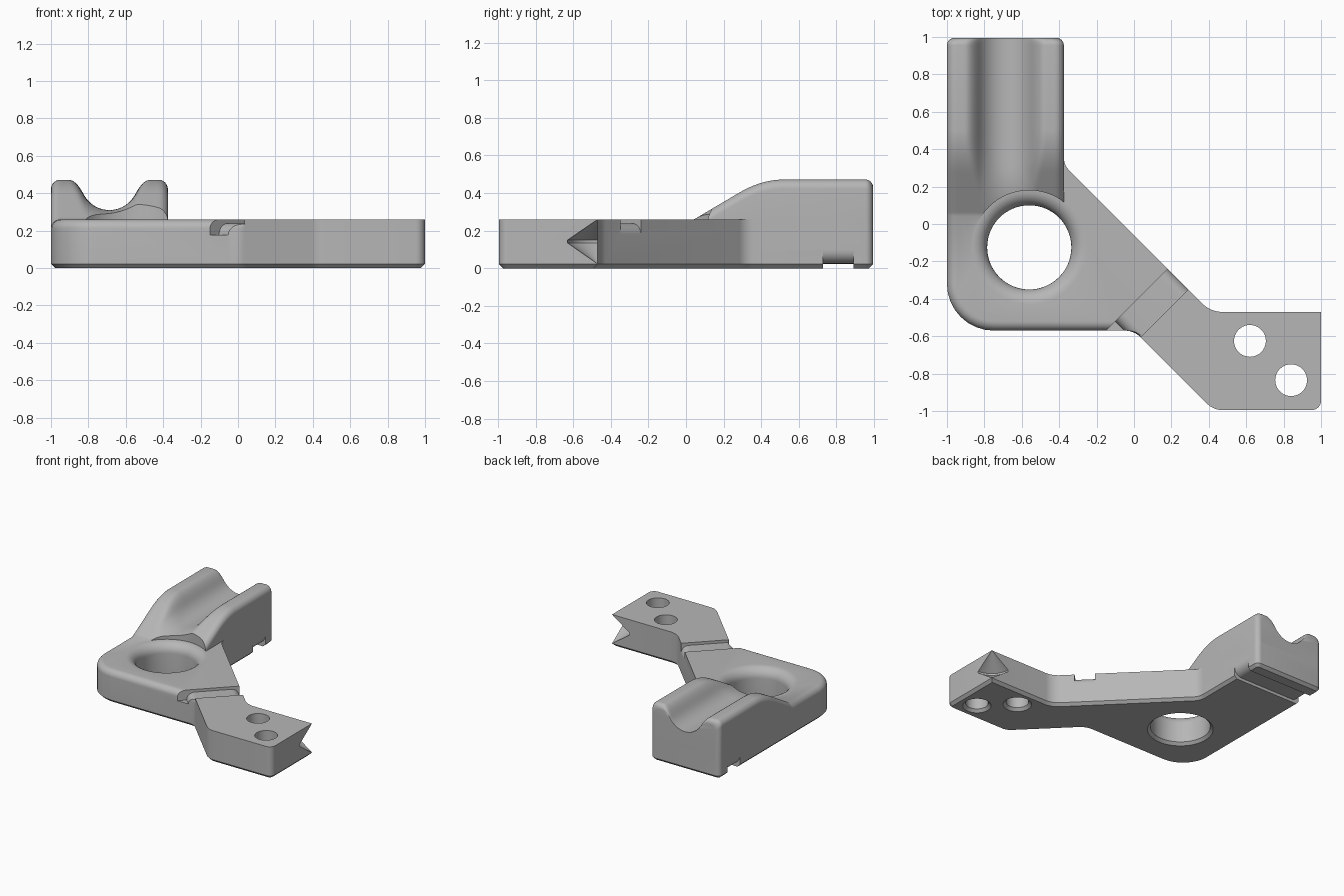
import bpy, bmesh
from math import sin, cos, tan, pi, radians, sqrt
from mathutils import Vector

cube = bpy.data.objects.get("Cube")
if cube:
    bpy.data.objects.remove(cube, do_unlink=True)

grey = bpy.data.materials.new("neutral_grey")
grey.use_nodes = True
grey.diffuse_color = (0.47, 0.47, 0.47, 1)
grey.node_tree.nodes["Principled BSDF"].inputs["Base Color"].default_value = grey.diffuse_color

STEPS = 8
ARC = [pi / 2 * i / STEPS for i in range(STEPS + 1)]
TOP = 0.26        # plate thickness
CHAMFER = 0.022   # chamfer along the underside


def loft(name, rings):
    """Closed solid through rings of equal point count."""
    bm = bmesh.new()
    loops = [[bm.verts.new(p) for p in ring] for ring in rings]
    n = len(loops[0])
    for a, b in zip(loops, loops[1:]):
        for i in range(n):
            j = (i + 1) % n
            bm.faces.new((a[i], a[j], b[j], b[i]))
    bm.faces.new(loops[0][::-1])
    bm.faces.new(loops[-1])
    bmesh.ops.recalc_face_normals(bm, faces=bm.faces)
    mesh = bpy.data.meshes.new(name)
    bm.to_mesh(mesh)
    bm.free()
    mesh.materials.append(grey)
    obj = bpy.data.objects.new(name, mesh)
    bpy.context.collection.objects.link(obj)
    return obj


def lathe(name, x, y, profile, n=64):
    """Solid of revolution about a vertical axis from (radius, z) pairs."""
    return loft(name, [[(x + r * cos(2 * pi * i / n), y + r * sin(2 * pi * i / n), z)
                        for i in range(n)] for r, z in profile])


def combine(target, other, operation):
    mod = target.modifiers.new(operation.lower(), 'BOOLEAN')
    mod.operation, mod.object, mod.solver = operation, other, 'EXACT'
    with bpy.context.temp_override(object=target, active_object=target):
        bpy.ops.object.modifier_apply(modifier=mod.name)
    bpy.data.objects.remove(other, do_unlink=True)


def rounded(corners):
    """Polygon with each (x, y, radius) corner filleted."""
    out = []
    for i, (x, y, r) in enumerate(corners):
        p = Vector((x, y))
        if r == 0:
            out.append(p)
            continue
        a = (Vector(corners[i - 1][:2]) - p).normalized()
        b = (Vector(corners[(i + 1) % len(corners)][:2]) - p).normalized()
        half = a.angle(b) / 2
        start = p + a * r / tan(half)
        turn = pi - 2 * half
        inward = ((a + b).normalized() * r / sin(half) + p - start).normalized()
        for k in range(STEPS + 1):
            t = turn * k / STEPS
            out.append(start + inward * r * (1 - cos(t)) - a * r * sin(t))
    return out


def inset(points, amount):
    """Move a counter-clockwise outline inward by amount(point)."""
    out = []
    for i, p in enumerate(points):
        d1 = (p - points[i - 1]).normalized()
        d2 = (points[(i + 1) % len(points)] - p).normalized()
        n1, n2 = Vector((-d1.y, d1.x)), Vector((-d2.y, d2.x))
        out.append(p + (n1 + n2) * amount(p) / (1 + n1.dot(n2)))
    return out


# Plate: chamfered underneath, rounded on the left and front upper edges
outline = rounded([
    (-1, 0.995, 0.04), (-1, -0.57, 0.25), (0, -0.57, 0.12), (0.04, -0.61, 0),
    (0.425, -0.995, 0.12), (1, -0.995, 0.05), (1, -0.47, 0), (0.41, -0.47, 0.15),
    (-0.375, 0.315, 0.1), (-0.375, 0.995, 0.04)])


def soft_edge(p):
    return 1 if p.x < -0.99 or (p.y < -0.2 and p.x < 0.035 and p.x + p.y < -0.5) else 0


layers = [(0, lambda p: CHAMFER), (CHAMFER, lambda p: 0)]
for a in ARC:
    layers.append((TOP - 0.05 + 0.05 * sin(a),
                   lambda p, a=a: 0.05 * (1 - cos(a)) * soft_edge(p)))
bracket = loft("bracket", [[(p.x, p.y, z) for p in inset(outline, f)] for z, f in layers])

# Saddle block: ramp rising to a cradle with a round trough along y
HALF, MID = 0.3125, -0.6875


def smooth_min(a, b, k):
    h = max(k - abs(a - b), 0) / k
    return min(a, b) - h * h * k / 4


def trough(d):
    if d < 0.14:
        return 0.464 - sqrt(0.154 ** 2 - d * d)
    return 0.40 + 2.2 * (d - 0.14)


def section(y, w, height):
    flat = w - 0.05
    half = [(flat * i / 20, 0) for i in range(20)]
    half += [(flat + 0.05 * sin(a), 0.05 * (1 - cos(a))) for a in ARC]
    pts = [(d, smooth_min(trough(d), height, 0.1) - drop) for d, drop in half]
    ring = [(MID - d, y, z) for d, z in reversed(pts)]
    ring += [(MID + d, y, z) for d, z in pts[1:]]
    return ring + [(MID + w, y, 0.1), (MID - w, y, 0.1)]


stations = []
for i in range(25):
    y = 0.5 * i / 24
    stations.append((y, HALF, smooth_min(0.235 + 0.59 * y, 0.472, 0.07)))
for a in ARC:
    shrink = 0.04 * (1 - cos(a))
    stations.append((0.955 + 0.04 * sin(a), HALF - shrink, 0.472 - shrink))
saddle = loft("saddle_block", [section(*s) for s in stations])
combine(bracket, saddle, 'UNION')

# Large bore with a softly rounded mouth
bore = [(0.225 + CHAMFER + 0.05, -0.05), (0.225, CHAMFER)]
bore += [(0.305 - 0.08 * cos(a), TOP - 0.08 + 0.08 * sin(a)) for a in ARC]
bore.append((0.305, 0.6))
combine(bracket, lathe("bore_cutter", -0.56, -0.125, bore), 'DIFFERENCE')

# Screw holes in the foot
for x, y in ((0.62, -0.625), (0.84, -0.835)):
    hole = [(0.085 + CHAMFER + 0.05, -0.05), (0.085, CHAMFER), (0.085, 0.4)]
    combine(bracket, lathe("screw_hole_cutter", x, y, hole, 40), 'DIFFERENCE')

# Double-cone notch in the rear corner of the foot
notch = [(0.003, 0.258), (0.16, 0.15), (0.16, 0.135), (0.003, 0.025)]
combine(bracket, lathe("corner_notch_cutter", 1, -0.47, notch), 'DIFFERENCE')


def strap_cutter(name, u0, u1, floor, r, up, place):
    """Shallow strap channel whose floor curls over at both ends."""
    deep = floor - up * r
    far = floor + up * 0.15
    prof = [(u0 - 0.1, far), (u0 - 0.1, deep)]
    prof += [(u0 + r * (1 - cos(a)), deep + up * r * sin(a)) for a in ARC]
    prof += [(u1 - r * (1 - cos(a)), deep + up * r * sin(a)) for a in reversed(ARC)]
    prof += [(u1 + 0.1, deep), (u1 + 0.1, far)]
    return loft(name, [[place(u, side, z) for u, z in prof] for side in (0, 1)])


# Strap channel over the arm, and one under the saddle block
def across_arm(u, side, z):
    v = 0.297 + 0.155 * side
    return ((u + v) / sqrt(2), (u - v) / sqrt(2), z)


combine(bracket, strap_cutter("arm_strap_cutter", -0.44, -0.042, 0.238, 0.06, 1,
                              across_arm), 'DIFFERENCE')
combine(bracket, strap_cutter("saddle_strap_cutter", -1, -0.375, 0.024, 0.07, -1,
                              lambda u, side, z: (u, 0.73 + 0.16 * side, z)), 'DIFFERENCE')

# Smooth shading with crisp edges
bpy.ops.object.select_all(action='DESELECT')
bracket.select_set(True)
bpy.context.view_layer.objects.active = bracket
bpy.ops.object.shade_smooth_by_angle(angle=radians(32))
